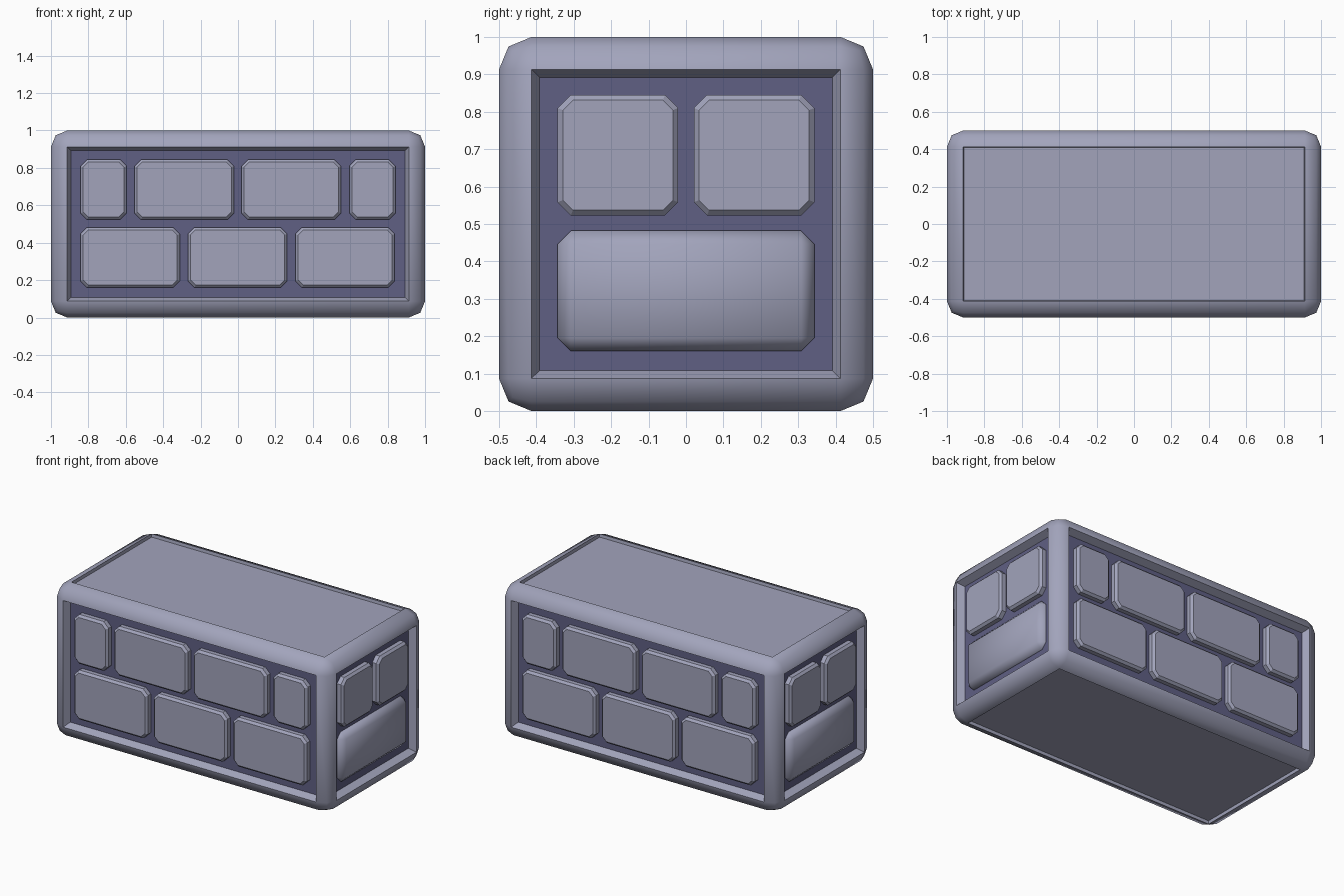
import bpy, bmesh, math
from mathutils import Matrix, Vector

if "Cube" in bpy.data.objects:
    bpy.data.objects.remove(bpy.data.objects["Cube"])

LENGTH, DEPTH, HEIGHT = 2.0, 1.0, 1.0
ROUND = 0.087       # frame edge rounding
RECESS = 0.045      # depth of the side panels


def material(name, rgb):
    m = bpy.data.materials.new(name)
    m.use_nodes = True
    m.diffuse_color = (*rgb, 1)
    bsdf = m.node_tree.nodes["Principled BSDF"]
    bsdf.inputs["Base Color"].default_value = (*rgb, 1)
    bsdf.inputs["Roughness"].default_value = 0.8
    return m


STONE = material("grey lavender stone", (0.36, 0.37, 0.50))
MORTAR = material("dark violet mortar", (0.115, 0.115, 0.23))


def make_object(name, bm, mats, smooth_angle=None):
    bmesh.ops.recalc_face_normals(bm, faces=bm.faces)
    mesh = bpy.data.meshes.new(name)
    bm.to_mesh(mesh)
    bm.free()
    for m in mats:
        mesh.materials.append(m)
    ob = bpy.data.objects.new(name, mesh)
    bpy.context.collection.objects.link(ob)
    if smooth_angle:
        bpy.ops.object.select_all(action='DESELECT')
        ob.select_set(True)
        bpy.context.view_layer.objects.active = ob
        bpy.ops.object.shade_smooth_by_angle(angle=math.radians(smooth_angle))
    return ob


def box(size, centre):
    bm = bmesh.new()
    bmesh.ops.create_cube(bm, size=1, matrix=Matrix.Translation(centre)
                          @ Matrix.Diagonal((*size, 1)))
    return bm


def bevel(bm, edges, width, segments=1):
    bmesh.ops.bevel(bm, geom=edges, offset=width, offset_type='OFFSET',
                    segments=segments, profile=0.5, affect='EDGES')


# Rounded block with a shallow tray on top and bottom and mortar panels around
bm = box((LENGTH, DEPTH, HEIGHT), (0, 0, HEIGHT / 2))
bevel(bm, bm.edges[:], ROUND, 2)
bm.normal_update()
big = sorted(bm.faces, key=lambda f: f.calc_area())[-6:]
trays = [f for f in big if abs(f.normal.z) > 0.9]
panels = [f for f in big if abs(f.normal.z) < 0.1]
bmesh.ops.inset_individual(bm, faces=trays, thickness=0.004, depth=-0.02)
bmesh.ops.inset_individual(bm, faces=panels, thickness=0.03, depth=-RECESS)
for f in panels:
    f.material_index = 1
make_object("block_frame", bm, [STONE, MORTAR], 50)


def brick(name, u0, u1, z0, z1, turn, reach, rounded=False):
    """Brick on the wall facing -y, then turned about z by quarter turns."""
    out, back = reach - 0.003, reach - RECESS - 0.04
    bm = box((u1 - u0, out - back, z1 - z0),
             ((u0 + u1) / 2, -(out + back) / 2, (z0 + z1) / 2))
    if rounded:
        bevel(bm, bm.edges[:], 0.035)
    else:
        # clipped corners, then a narrow chamfer around the outer face
        bevel(bm, [e for e in bm.edges
                   if abs(e.verts[0].co.y - e.verts[1].co.y) > 0.01], 0.035)
        bevel(bm, [e for e in bm.edges
                   if all(v.co.y < -out + 0.001 for v in e.verts)], 0.014)
    bm.transform(Matrix.Rotation(turn * math.pi / 2, 4, 'Z'))
    make_object(name, bm, [STONE], 60 if rounded else None)


UPPER, LOWER = (0.523, 0.845), (0.16, 0.482)
LONG_UPPER = [(-0.842, -0.596), (-0.553, -0.022), (0.019, 0.55), (0.596, 0.842)]
LONG_LOWER = [(-0.842, -0.311), (-0.268, 0.263), (0.307, 0.838)]
END_UPPER = [(-0.343, -0.021), (0.021, 0.343)]

# Long walls: four bricks over three
for side, turn in (("front", 0), ("back", 2)):
    for row, rows, spans in (("upper", UPPER, LONG_UPPER), ("lower", LOWER, LONG_LOWER)):
        for i, (u0, u1) in enumerate(spans):
            brick(f"{side}_{row}_brick_{i + 1}", u0, u1, *rows, turn, DEPTH / 2)

# End walls: two square bricks over one wide rounded brick
for side, turn in (("left", 1), ("right", 3)):
    for i, (u0, u1) in enumerate(END_UPPER):
        brick(f"{side}_upper_brick_{i + 1}", u0, u1, *UPPER, turn, LENGTH / 2)
    brick(f"{side}_lower_brick", -0.343, 0.343, *LOWER, turn, LENGTH / 2, rounded=True)
